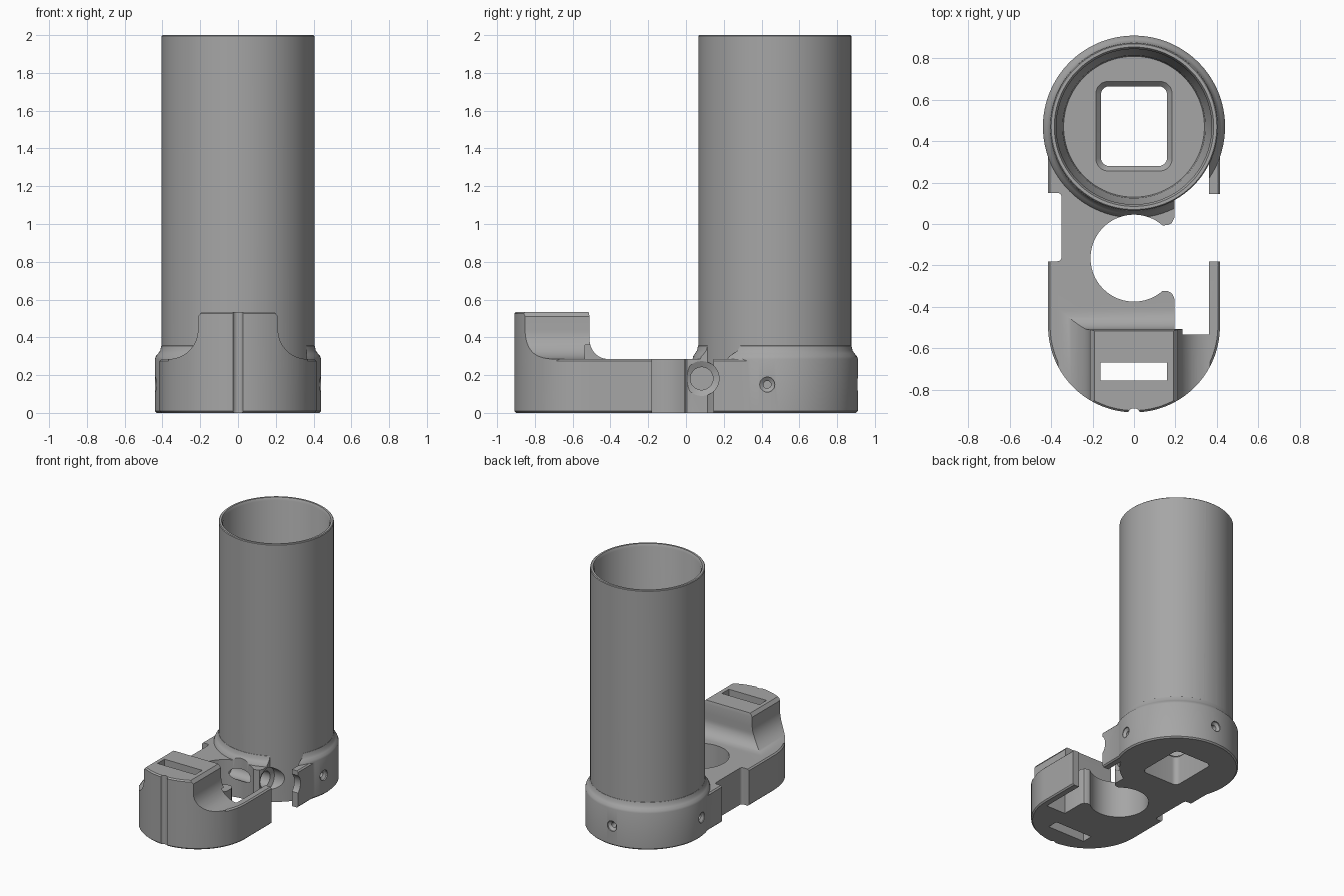
import bpy, bmesh, math
from mathutils import Matrix

if "Cube" in bpy.data.objects:
    bpy.data.objects.remove(bpy.data.objects["Cube"], do_unlink=True)

TUBE_Y = 0.47
CLAMP_Y = -0.165
TOP = 0.285

grey = bpy.data.materials.new("plain grey")
grey.use_nodes = True
grey.diffuse_color = (0.38, 0.38, 0.38, 1)
grey.node_tree.nodes["Principled BSDF"].inputs["Base Color"].default_value = (0.38, 0.38, 0.38, 1)


def loft(name, rings):
    """Skin a stack of equal-length (points, z) outlines into a closed solid."""
    bm = bmesh.new()
    loops = [[bm.verts.new((x, y, z)) for x, y in pts] for pts, z in rings]
    n = len(loops[0])
    for low, high in zip(loops, loops[1:]):
        for i in range(n):
            j = (i + 1) % n
            bm.faces.new((low[i], low[j], high[j], high[i]))
    bm.faces.new(loops[0][::-1])
    bm.faces.new(loops[-1])
    bmesh.ops.recalc_face_normals(bm, faces=bm.faces)
    mesh = bpy.data.meshes.new(name)
    bm.to_mesh(mesh)
    bm.free()
    mesh.materials.append(grey)
    ob = bpy.data.objects.new(name, mesh)
    bpy.context.collection.objects.link(ob)
    return ob


def arc(cx, cy, r, a0, a1, steps):
    return [(cx + r * math.cos(math.radians(a0 + (a1 - a0) * i / steps)),
             cy + r * math.sin(math.radians(a0 + (a1 - a0) * i / steps))) for i in range(steps + 1)]


def circle(cx, cy, r, n=128):
    return arc(cx, cy, r, 0, 360, n)[:-1]


def lathe(name, profile, cx=0, cy=0, n=128):
    return loft(name, [(circle(cx, cy, r, n), z) for r, z in profile])


def rounded_rect(x0, x1, y0, y1, r):
    return (arc(x1 - r, y1 - r, r, 0, 90, 6) + arc(x0 + r, y1 - r, r, 90, 180, 6)
            + arc(x0 + r, y0 + r, r, 180, 270, 6) + arc(x1 - r, y0 + r, r, 270, 360, 6))


def box(name, x0, x1, y0, y1, z0, z1):
    pts = [(x0, y0), (x1, y0), (x1, y1), (x0, y1)]
    return loft(name, [(pts, z0), (pts, z1)])


def stadium(inset):
    r = 0.415 - inset
    return arc(0, -0.495, r, 180, 360, 64) + [(r, TUBE_Y), (-r, TUBE_Y)]


def combine(target, other, operation):
    mod = target.modifiers.new("combine", 'BOOLEAN')
    mod.operation = operation
    mod.solver = 'EXACT'
    mod.object = other
    bpy.context.view_layer.objects.active = target
    bpy.ops.object.modifier_apply(modifier=mod.name)
    bpy.data.objects.remove(other, do_unlink=True)


def cut(target, other):
    combine(target, other, 'DIFFERENCE')


# Base plate with a round front
body = loft("tube_holder", [(stadium(0.01), 0), (stadium(0), 0.01),
                            (stadium(0), TOP - 0.01), (stadium(0.01), TOP)])

# Collar around the tube, blending inwards at the top
collar = [(0.43, 0), (0.44, 0.01), (0.44, 0.285), (0.435, 0.3), (0.422, 0.315),
          (0.412, 0.33), (0.406, 0.355), (0.4, 0.36)]
combine(body, lathe("collar", collar, 0, TUBE_Y), 'UNION')


# Front tower with flared foot, trimmed to the round front
def flare(z, r):
    h = TOP + r - z
    return r - math.sqrt(max(r * r - h * h, 0)) if h > 0 else 0


def tower_ring(z, inset=0):
    w = 0.212 - inset + flare(z, 0.155)
    back = -0.51 - inset * 0.3 + flare(z, 0.1)
    return [(-w, -1), (w, -1), (w, back), (-w, back)]


levels = [TOP + 0.155 * (1 - math.cos(math.radians(a))) for a in range(0, 91, 6)]
rings = [(tower_ring(TOP), 0.1)] + [(tower_ring(z), z) for z in levels]
rings += [(tower_ring(0.51), 0.51), (tower_ring(0.535, 0.02), 0.535)]
tower = loft("tower", rings)
combine(tower, loft("trim", [(stadium(0), 0.05), (stadium(0), 0.525), (stadium(0.01), 0.536)]), 'INTERSECT')
combine(body, tower, 'UNION')

# Side pocket, wall gap and the notch in the opposite side
cut(body, box("pocket", 0.195, 0.362, -0.535, 0.29, -0.1, 0.36))
cut(body, box("wall_gap", 0.3, 0.6, -0.18, 0.145, -0.1, 0.5))
notch = rounded_rect(-0.6, -0.35, -0.18, 0.15, 0.02)
cut(body, loft("notch", [(notch, -0.1), (notch, 0.5)]))

# Round clamp opening with rounded tips
cut(body, lathe("clamp_hole", [(0.21, -0.1), (0.21, 0.5)], 0, CLAMP_Y))
half = [(0.1, 0.13), (0.135, 0.158), (0.165, 0.16), (0.183, 0.17), (0.195, 0.195), (0.25, 0.2)]
mouth = [(x, CLAMP_Y + d) for x, d in half] + [(x, CLAMP_Y - d) for x, d in half[::-1]]
cut(body, loft("clamp_mouth", [(mouth, -0.1), (mouth, 0.5)]))

# Tall tube and its stepped bore
combine(body, lathe("tube", [(0.405, 0), (0.405, 1.995), (0.4, 2)], 0, TUBE_Y), 'UNION')
cut(body, lathe("bore", [(0.34, 0.25), (0.345, 0.3), (0.375, 0.36), (0.375, 1.98), (0.39, 2.01)], 0, TUBE_Y))

# Window in the tube floor with a bevelled rim
inner = rounded_rect(-0.16, 0.16, 0.28, 0.665, 0.04)
outer = rounded_rect(-0.185, 0.185, 0.255, 0.69, 0.06)
cut(body, loft("window", [(inner, -0.1), (inner, 0.225), (outer, 0.251), (outer, 0.27)]))

# Strap slot and front groove
cut(body, box("strap_slot", -0.163, 0.16, -0.755, -0.67, -0.1, 0.7))
cut(body, lathe("front_groove", [(0.03, -0.1), (0.03, 0.7)], 0, -0.92, 24))

# Countersunk screw holes around the collar
for angle, y in ((0, 0.43), (90, TUBE_Y), (180, 0.43)):
    hole = lathe("screw_hole", [(0.02, 0.34), (0.02, 0.415), (0.04, 0.43), (0.04, 0.5)], n=32)
    hole.data.transform(Matrix.Translation((0, y, 0.15)) @ Matrix.Rotation(math.radians(angle), 4, 'Z')
                        @ Matrix.Rotation(math.pi / 2, 4, 'Y'))
    cut(body, hole)

# Cross pin hole beside the clamp, with clearance through the thin wall
pin = lathe("pin_hole", [(0.06, -0.15), (0.06, 0.175), (0.092, 0.19), (0.092, 0.6)], n=48)
pin.data.transform(Matrix.Translation((0, 0.083, 0.182)) @ Matrix.Rotation(math.pi / 2, 4, 'Y'))
cut(body, pin)

# Smooth curved surfaces, keep hard edges
body.select_set(True)
bpy.context.view_layer.objects.active = body
bpy.ops.object.shade_smooth_by_angle(angle=math.radians(30))
